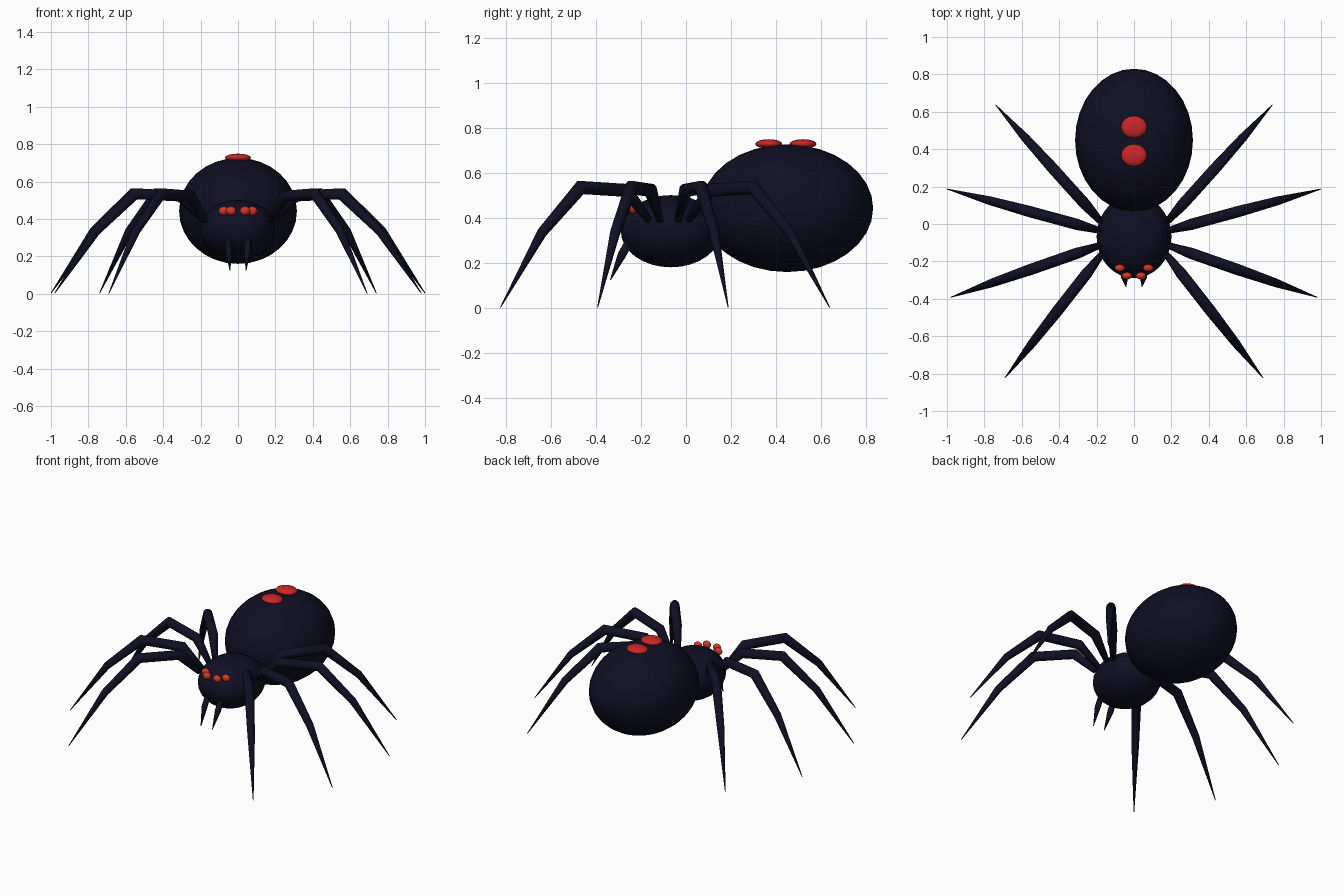
import bpy, bmesh, math
from mathutils import Vector, Matrix

if "Cube" in bpy.data.objects:
    bpy.data.objects.remove(bpy.data.objects["Cube"])


def material(name, rgb):
    m = bpy.data.materials.new(name)
    m.diffuse_color = (*rgb, 1)
    m.use_nodes = True
    m.node_tree.nodes["Principled BSDF"].inputs["Base Color"].default_value = m.diffuse_color
    return m


BODY = material("midnight_navy", (0.005, 0.005, 0.018))
RED = material("marking_red", (0.60, 0.02, 0.02))
EYE = material("eye_red", (0.65, 0.04, 0.02))


def finish(name, bm, mat):
    bmesh.ops.recalc_face_normals(bm, faces=bm.faces)
    mesh = bpy.data.meshes.new(name)
    bm.to_mesh(mesh)
    bm.free()
    mesh.materials.append(mat)
    for p in mesh.polygons:
        p.use_smooth = True
    ob = bpy.data.objects.new(name, mesh)
    bpy.context.collection.objects.link(ob)
    return ob


def ellipsoid(name, centre, radii, mat, segs=32, rings=16):
    bm = bmesh.new()
    bmesh.ops.create_uvsphere(
        bm, u_segments=segs, v_segments=rings, radius=1,
        matrix=Matrix.Translation(centre) @ Matrix.Diagonal((*radii, 1)))
    return finish(name, bm, mat)


def limb(name, points, radii, mat, sides=10):
    """Tapered tube through the points, with capped ends."""
    pts = [Vector(p) for p in points]
    flat = Vector((pts[-1].x - pts[0].x, pts[-1].y - pts[0].y, 0))
    side = flat.cross(Vector((0, 0, 1))).normalized()
    bm = bmesh.new()
    rings = []
    for i, p in enumerate(pts):
        before = (p - pts[max(i - 1, 0)]).normalized()
        after = (pts[min(i + 1, len(pts) - 1)] - p).normalized()
        up = side.cross((before + after).normalized())
        # widen the mitre in the bending plane so thickness stays even
        mitre = 1 / max(0.6, math.cos(before.angle(after) / 2)) if 0 < i < len(pts) - 1 else 1
        ring = []
        for k in range(sides):
            a = 2 * math.pi * k / sides
            ring.append(bm.verts.new(
                p + radii[i] * (side * math.cos(a) + up * math.sin(a) * mitre)))
        rings.append(ring)
    for r0, r1 in zip(rings, rings[1:]):
        for k in range(sides):
            n = (k + 1) % sides
            bm.faces.new((r0[k], r0[n], r1[n], r1[k]))
    bm.faces.new(rings[0])
    bm.faces.new(rings[-1])
    return finish(name, bm, mat)


# Body
ellipsoid("abdomen", (0, 0.448, 0.443), (0.315, 0.382, 0.283), BODY)
ellipsoid("head_thorax", (0, -0.067, 0.341), (0.2, 0.222, 0.16), BODY)

# Markings on the back
for label, y in (("front", 0.367), ("rear", 0.519)):
    ellipsoid(label + "_back_marking", (0, y, 0.728), (0.07, 0.06, 0.021), RED, 16, 8)

# Legs: hip and foot in plan, with a shared bend profile (fraction, height, radius)
PROFILE = ((0, 0.39, 0.017), (0.15, 0.522, 0.030), (0.46, 0.535, 0.030),
           (0.72, 0.335, 0.023), (1, 0.003, 0.002))
LEGS = {"front_leg": ((0.175, -0.165), (0.69, -0.823)),
        "mid_front_leg": ((0.185, -0.115), (0.98, -0.392)),
        "mid_rear_leg": ((0.185, -0.035), (1.0, 0.187)),
        "rear_leg": ((0.175, 0.01), (0.74, 0.637))}

for s, label in ((-1, "left"), (1, "right")):
    for name, (hip, foot) in LEGS.items():
        pts = [(s * (hip[0] + (foot[0] - hip[0]) * t),
                hip[1] + (foot[1] - hip[1]) * t, z) for t, z, r in PROFILE]
        limb(f"{label}_{name}", pts, [r for t, z, r in PROFILE], BODY)

    # Fangs
    limb(f"{label}_fang",
         ((s * 0.05, -0.255, 0.29), (s * 0.05, -0.285, 0.235), (s * 0.043, -0.335, 0.125)),
         (0.018, 0.019, 0.002), BODY, 8)

    # Eyes
    ellipsoid(f"{label}_inner_eye", (s * 0.038, -0.277, 0.443), (0.028, 0.02, 0.024), EYE, 12, 8)
    ellipsoid(f"{label}_outer_eye", (s * 0.076, -0.236, 0.443), (0.028, 0.02, 0.024), EYE, 12, 8)
